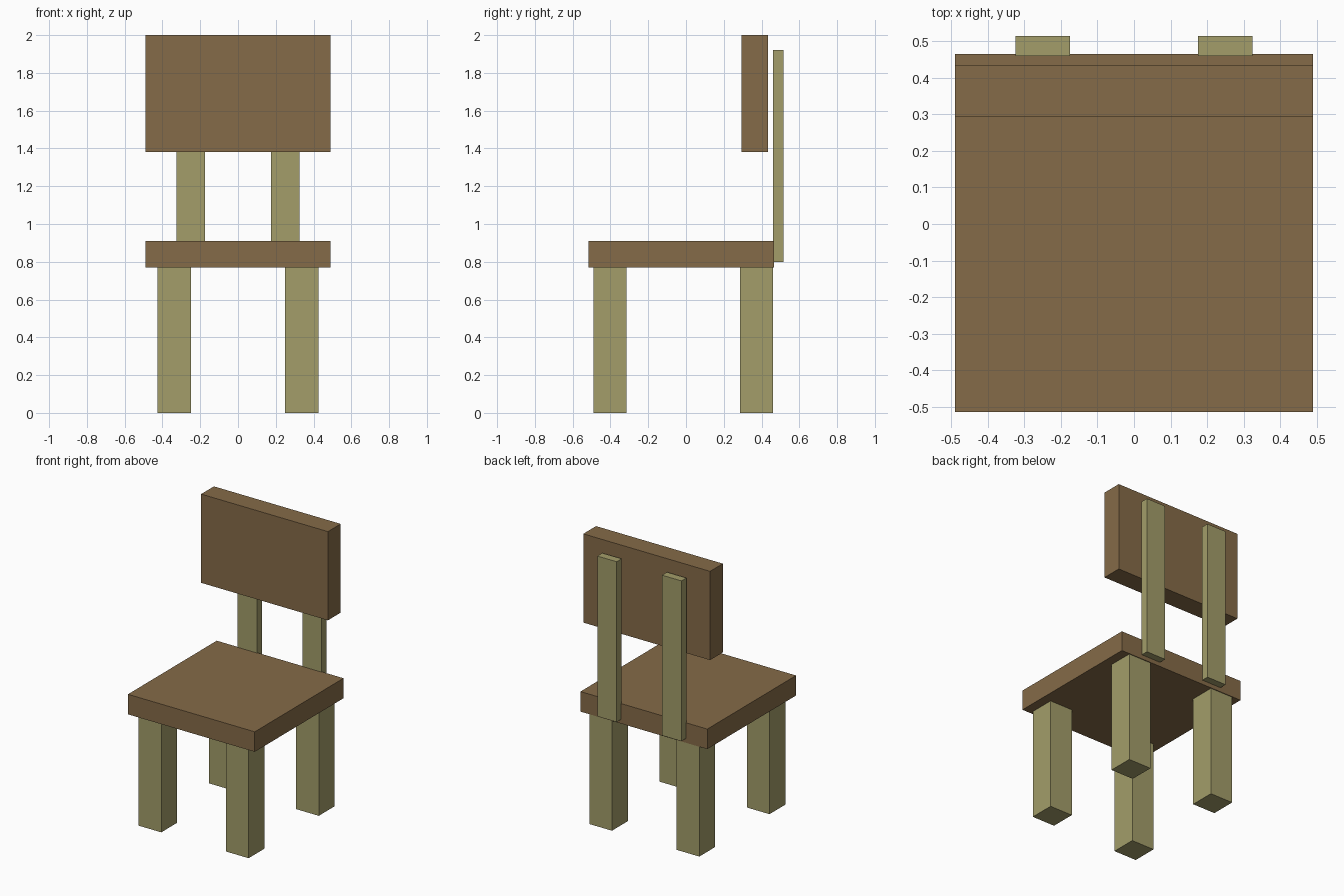
import bpy
import bmesh
from mathutils import Vector

if "Cube" in bpy.data.objects:
    bpy.data.objects.remove(bpy.data.objects["Cube"])


def material(name, color):
    mat = bpy.data.materials.new(name)
    mat.diffuse_color = (*color, 1.0)
    mat.use_nodes = True
    mat.node_tree.nodes["Principled BSDF"].inputs["Base Color"].default_value = mat.diffuse_color
    return mat


def box(name, x, y, z, mat):
    """Box from (min, max) ranges on each axis, with its origin at the centre."""
    lo, hi = Vector((x[0], y[0], z[0])), Vector((x[1], y[1], z[1]))
    mesh = bpy.data.meshes.new(name)
    bm = bmesh.new()
    bmesh.ops.create_cube(bm, size=1.0)
    bmesh.ops.scale(bm, vec=hi - lo, verts=bm.verts)
    bm.to_mesh(mesh)
    bm.free()
    mesh.materials.append(mat)
    obj = bpy.data.objects.new(name, mesh)
    obj.location = (lo + hi) / 2
    bpy.context.collection.objects.link(obj)
    return obj


def box_pair(name, x, y, z, mat):
    """Matching boxes on the left and right of the chair."""
    box("right_" + name, x, y, z, mat)
    box("left_" + name, (-x[1], -x[0]), y, z, mat)


brown = material("brown_wood", (0.235, 0.147, 0.065))
olive = material("olive_wood", (0.366, 0.337, 0.144))

# Seat and backrest panels
box("seat", (-0.49, 0.49), (-0.515, 0.465), (0.77, 0.91), brown)
box("backrest", (-0.49, 0.49), (0.293, 0.434), (1.38, 2.0), brown)

# Four square legs
box_pair("front_leg", (0.25, 0.425), (-0.49, -0.315), (0.0, 0.77), olive)
box_pair("back_leg", (0.25, 0.425), (0.285, 0.46), (0.0, 0.77), olive)

# Thin uprights behind the seat and backrest
box_pair("back_post", (0.175, 0.325), (0.46, 0.515), (0.80, 1.92), olive)
